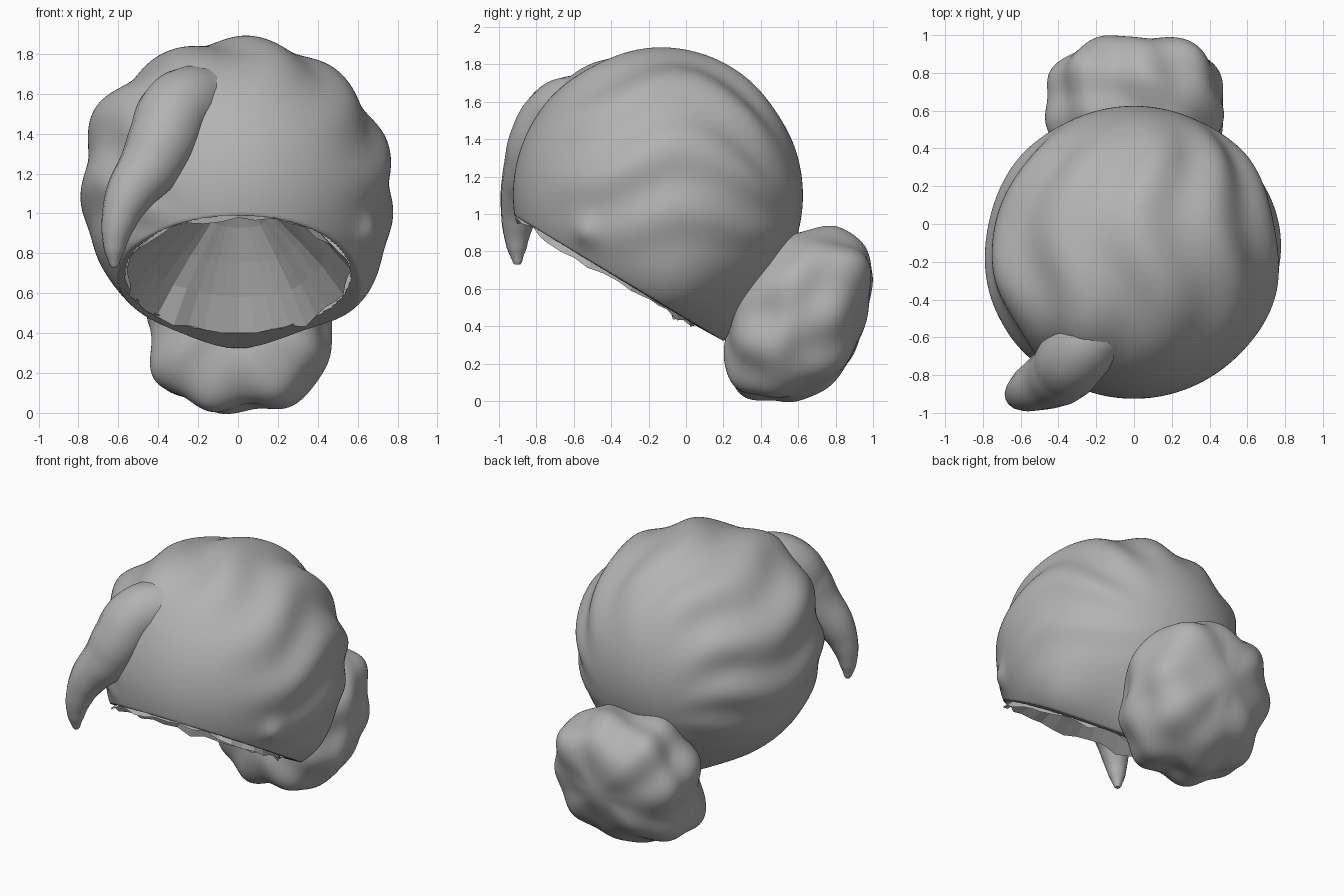
import bpy, bmesh, math, random
from mathutils import Vector

random.seed(4)
if "Cube" in bpy.data.objects:
    bpy.data.objects.remove(bpy.data.objects["Cube"], do_unlink=True)

GREY = (0.45, 0.45, 0.45, 1)
hair = bpy.data.materials.new("hair_grey")
hair.use_nodes = True
hair.diffuse_color = GREY
hair.node_tree.nodes["Principled BSDF"].inputs["Base Color"].default_value = GREY

HEAD = Vector((0, -0.15, 1.1))
RADIUS = 0.775
RIM_NORMAL = Vector((0, 0.6, 1)).normalized()
RIM_CENTRE = Vector((0, -0.43, 0.7))
RIM_RADIUS = 0.56


def add_object(name, bm, smooth=True):
    bmesh.ops.recalc_face_normals(bm, faces=bm.faces)
    mesh = bpy.data.meshes.new(name)
    bm.to_mesh(mesh)
    bm.free()
    mesh.materials.append(hair)
    for face in mesh.polygons:
        face.use_smooth = smooth
    obj = bpy.data.objects.new(name, mesh)
    bpy.context.collection.objects.link(obj)
    return obj


def ball(detail):
    bm = bmesh.new()
    bmesh.ops.create_icosphere(bm, subdivisions=detail, radius=1)
    return bm


def bump(d, centre, width):
    return math.exp(-(d - Vector(centre).normalized()).length_squared / width ** 2)


def smoothstep(a, b, v):
    t = min(max((v - a) / (b - a), 0), 1)
    return t * t * (3 - 2 * t)


# Swept volumes on the cap: direction, width, height
SWELLS = [((-0.4, -0.45, 0.65), 0.3, 0.05), ((-0.85, -0.2, 0.5), 0.3, 0.05),
          ((0.7, 0.1, -0.6), 0.3, 0.05), ((0.85, -0.5, -0.25), 0.1, 0.03),
          ((0, 0.45, -0.85), 0.3, 0.08)]


def cap_radius(d):
    # Wavy locks run from the forehead back to the bun
    around = math.atan2(d.x, d.z + 0.25)
    wave = math.sin(13 * around + 1.3 * math.sin(4.5 * d.y + 0.6))
    fade = smoothstep(-0.85, -0.25, d.y + 0.4 * max(-d.x, 0))
    fade *= (1 - smoothstep(0.6, 0.95, d.y)) * smoothstep(-0.6, 0.2, d.z)
    r = RADIUS + 0.018 * wave * fade
    return r + sum(h * bump(d, c, w) for c, w, h in SWELLS)


# Hair cap, flattened along an oblique rim and opened underneath
bm = ball(7)
inside = []
for v in bm.verts:
    d = v.co.normalized()
    v.co = HEAD + d * cap_radius(d)
    height = (v.co - RIM_CENTRE).dot(RIM_NORMAL)
    if height < 0:
        v.co -= RIM_NORMAL * height * 0.95
        if (v.co - RIM_CENTRE).length < RIM_RADIUS:
            inside.append(v)
bmesh.ops.delete(bm, geom=inside, context="VERTS")
add_object("hair_cap", bm)

# Pleated hollow lining inside the cap
SEGMENTS, RINGS, DEPTH = 40, 4, 0.5
side = Vector((1, 0, 0))
ahead = RIM_NORMAL.cross(side)
bm = bmesh.new()
rings = []
pleats = [random.uniform(-0.02, 0.02) for _ in range(SEGMENTS)]
for j in range(RINGS):
    s = j / RINGS
    ring = []
    for i in range(SEGMENTS):
        a = 2 * math.pi * i / SEGMENTS
        r = (RIM_RADIUS + pleats[i]) * (1 - s) ** 0.8
        h = DEPTH * s - (random.uniform(0, 0.04) if j == 0 else 0)
        ring.append(bm.verts.new(RIM_CENTRE + RIM_NORMAL * h
                                 + (side * math.cos(a) + ahead * math.sin(a)) * r))
    rings.append(ring)
apex = bm.verts.new(RIM_CENTRE + RIM_NORMAL * DEPTH)
for i in range(SEGMENTS):
    k = (i + 1) % SEGMENTS
    for low, high in zip(rings, rings[1:]):
        bm.faces.new((low[i], low[k], high[k], high[i]))
    bm.faces.new((rings[-1][i], rings[-1][k], apex))
lining = add_object("cap_lining", bm, smooth=False)
lining.data.flip_normals()

# Lumpy bun at the nape, leaning back
bm = ball(6)
for v in bm.verts:
    d = v.co.normalized()
    box = sum(abs(c) ** 2.6 for c in d) ** (-1 / 2.6)
    twist = math.atan2(d.x, d.z)
    lumps = (0.7 * math.sin(8 * twist + 2 * d.y) * (1 - d.y ** 2)
             + 0.8 * math.sin(7 * d.x + 1) * math.sin(7 * d.z + 2 * d.y)
             + 0.4 * math.sin(9 * d.y + 3 * d.x))
    p = d * (box * (1 + 0.04 * lumps))
    v.co = Vector((0.01 + p.x * 0.46, 0.6 + p.y * 0.36 + p.z * 0.11, 0.46 + p.z * 0.45))
add_object("bun", bm)

# Forelock sweeping down over the right of the forehead: x, y, z, thickness
LOCK = [(0.08, -0.45, 1.52, 0.1), (-0.18, -0.57, 1.57, 0.18), (-0.31, -0.69, 1.51, 0.19),
        (-0.37, -0.77, 1.38, 0.18), (-0.44, -0.82, 1.24, 0.16), (-0.54, -0.87, 1.1, 0.125),
        (-0.6, -0.9, 0.95, 0.085), (-0.62, -0.905, 0.82, 0.055), (-0.62, -0.9, 0.73, 0.015)]
curve = bpy.data.curves.new("forelock", "CURVE")
curve.dimensions = "3D"
curve.bevel_depth = 1
curve.bevel_resolution = 6
curve.use_fill_caps = True
spline = curve.splines.new("BEZIER")
spline.bezier_points.add(len(LOCK) - 1)
spline.resolution_u = 8
for point, (x, y, z, r) in zip(spline.bezier_points, LOCK):
    point.co = (x, y, z)
    point.radius = r
    point.handle_left_type = point.handle_right_type = "AUTO"
spline.radius_interpolation = "BSPLINE"
spline.use_smooth = True
curve.materials.append(hair)
bpy.context.collection.objects.link(bpy.data.objects.new("forelock", curve))
